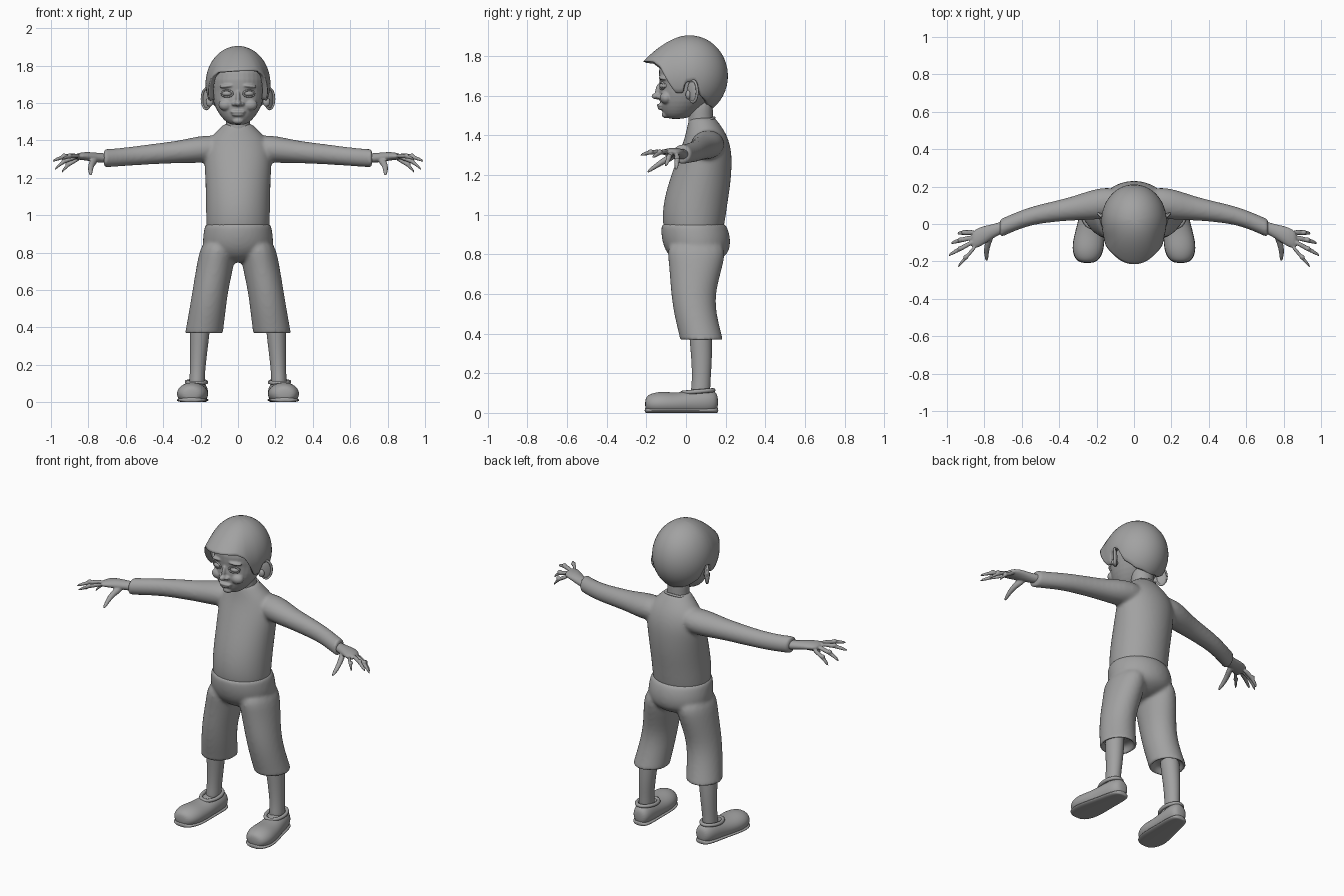
import bpy, bmesh, math
from mathutils import Matrix, Vector, Euler

cube = bpy.data.objects.get("Cube")
if cube:
    bpy.data.objects.remove(cube)

grey = bpy.data.materials.new("plain_grey")
grey.use_nodes = True
COLOUR = (0.36, 0.36, 0.36, 1)
grey.diffuse_color = COLOUR
grey.node_tree.nodes["Principled BSDF"].inputs["Base Color"].default_value = COLOUR

SECTION = {"x": ((0, 1, 0), (0, 0, 1)), "y": ((1, 0, 0), (0, 0, 1)), "z": ((1, 0, 0), (0, 1, 0))}


def loft(bm, rings, axis="z", sides=16, mirror=False):
    """Closed tube through rings of (x, y, z, radius, radius)."""
    u, v = (Vector(d) for d in SECTION[axis])
    for side in ((1, -1) if mirror else (1,)):
        loops = []
        for x, y, z, a, b in rings:
            loop = []
            for i in range(sides):
                t = math.tau * i / sides
                p = Vector((x, y, z)) + u * a * math.cos(t) + v * b * math.sin(t)
                loop.append(bm.verts.new((p.x * side, p.y, max(p.z, 0))))
            loops.append(loop)
        for low, high in zip(loops, loops[1:]):
            for i in range(sides):
                j = (i + 1) % sides
                bm.faces.new((low[i], low[j], high[j], high[i]))
        bm.faces.new(loops[0])
        bm.faces.new(loops[-1])


def upright(rows):
    """Turns (z, half width, front y, back y) into loft rings."""
    return [(0, (f + k) / 2, z, w, (k - f) / 2) for z, w, f, k in rows]


def blob(bm, place, size, turn=(0, 0, 0)):
    m = Matrix.LocRotScale(Vector(place), Euler(turn), Vector(size))
    bmesh.ops.create_uvsphere(bm, u_segments=20, v_segments=12, radius=1, matrix=m)


def band(bm, place, a, b, thick, turn=(0, 0, 0)):
    """Elliptical ring of round section."""
    m = Matrix.LocRotScale(Vector(place), Euler(turn), None)
    n, k = 32, 8
    grid = []
    for i in range(n):
        t = math.tau * i / n
        grid.append([])
        for j in range(k):
            s = math.tau * j / k
            r = thick * math.cos(s)
            grid[i].append(bm.verts.new(m @ Vector(((a + r) * math.cos(t), (b + r) * math.sin(t), thick * math.sin(s)))))
    for i in range(n):
        for j in range(k):
            i2, j2 = (i + 1) % n, (j + 1) % k
            bm.faces.new((grid[i][j], grid[i2][j], grid[i2][j2], grid[i][j2]))


def finish(name, bm, subdivide=0, voxel=0, smooth=0, mirror=False):
    bmesh.ops.recalc_face_normals(bm, faces=bm.faces)
    mesh = bpy.data.meshes.new(name)
    bm.to_mesh(mesh)
    bm.free()
    mesh.materials.append(grey)
    ob = bpy.data.objects.new(name, mesh)
    bpy.context.collection.objects.link(ob)
    for p in mesh.polygons:
        p.use_smooth = True
    if subdivide:
        ob.modifiers.new("Round", "SUBSURF").levels = subdivide
        ob.modifiers["Round"].render_levels = subdivide
    if voxel:
        mod = ob.modifiers.new("Blend", "REMESH")
        mod.mode, mod.voxel_size, mod.use_smooth_shade = "VOXEL", voxel, True
    if smooth:
        mod = ob.modifiers.new("Soften", "SMOOTH")
        mod.factor, mod.iterations = 0.5, smooth
    if mirror:
        ob.modifiers.new("Mirror", "MIRROR").use_clip = False
    return ob


# Shirt: trunk and both sleeves blended together
bm = bmesh.new()
loft(bm, upright([(.87, .165, -.10, .18), (.95, .174, -.124, .198), (1.05, .175, -.12, .212),
                  (1.15, .177, -.095, .228), (1.25, .182, -.06, .235), (1.33, .185, -.03, .232),
                  (1.40, .165, -.005, .21), (1.45, .115, .005, .178), (1.485, .08, .015, .15),
                  (1.49, .07, .02, .145)]))
loft(bm, [(.06, .12, 1.36, .08, .07), (.20, .108, 1.353, .088, .076), (.30, .088, 1.34, .068, .062),
          (.42, .068, 1.33, .057, .057), (.55, .045, 1.318, .05, .052), (.65, .006, 1.308, .05, .05),
          (.712, -.022, 1.305, .05, .05), (.717, -.024, 1.305, .05, .05), (.717, -.024, 1.305, .04, .04)],
     axis="x", mirror=True)
finish("shirt", bm, 2, .01, 7)
bm = bmesh.new()
band(bm, (0, .078, 1.462), .076, .07, .007, (.4, 0, 0))
finish("shirt_collar", bm)

# Short trousers with hollow hems
bm = bmesh.new()
loft(bm, upright([(.955, .172, -.12, .195), (.95, .18, -.128, .206), (.90, .19, -.13, .226), (.84, .195, -.118, .228),
                  (.79, .17, -.09, .21), (.745, .08, -.03, .12)]))
loft(bm, [(.10, .05, .88, .09, .16), (.116, .054, .76, .103, .142), (.148, .033, .60, .097, .112),
          (.165, .05, .48, .10, .109), (.181, .078, .375, .103, .11), (.182, .078, .365, .104, .111),
          (.182, .078, .365, .088, .095), (.18, .075, .40, .08, .085), (.18, .075, .41, .05, .05)], mirror=True)
finish("trousers", bm, 2, .01, 6)

# Bare shins
bm = bmesh.new()
loft(bm, [(.20, .07, .45, .056, .06), (.205, .075, .36, .053, .057), (.212, .08, .25, .046, .052),
          (.218, .076, .14, .04, .046), (.22, .07, .07, .045, .055)])
finish("shin", bm, 2, mirror=True)

# Shoes, soles and ankle rims
SHOE = [(.25, -.207, .045, .03, .025), (.249, -.19, .045, .066, .05), (.246, -.13, .047, .088, .064),
        (.238, -.05, .043, .08, .058), (.227, .03, .05, .068, .064), (.22, .10, .055, .062, .068),
        (.215, .145, .055, .05, .058), (.214, .162, .055, .025, .03)]
bm = bmesh.new()
loft(bm, SHOE, axis="y")
finish("shoe", bm, 2, mirror=True)
bm = bmesh.new()
loft(bm, [(x, y * 1.01, .012, a * 1.02, .016) for x, y, z, a, b in SHOE], axis="y")
finish("shoe_sole", bm, 2, mirror=True)
bm = bmesh.new()
band(bm, (.222, .06, .108), .052, .078, .011, (.08, 0, 0))
finish("shoe_rim", bm, mirror=True)

# Hands: wrist, palm, four fingers and a thumb
bm = bmesh.new()
loft(bm, [(.66, 0, 1.305, .032, .028), (.73, -.028, 1.305, .034, .026), (.78, -.05, 1.312, .045, .026),
          (.83, -.072, 1.317, .056, .022), (.875, -.09, 1.313, .048, .015)], axis="x")
FINGERS = [((.84, -.115, 1.318), (.90, -.178, 1.318), (.947, -.235, 1.298)),
           ((.85, -.09, 1.32), (.93, -.132, 1.318), (1.0, -.172, 1.285)),
           ((.85, -.07, 1.312), (.93, -.085, 1.295), (.985, -.105, 1.24)),
           ((.84, -.045, 1.305), (.91, -.045, 1.275), (.95, -.052, 1.22))]
for base, knuckle, tip in FINGERS:
    loft(bm, [(*base, .016, .014), (*knuckle, .015, .013), (*tip, .01, .009)], axis="x", sides=10)
    blob(bm, knuckle, (.014, .014, .013))
loft(bm, [(.76, -.05, 1.30, .022, .024), (.785, -.11, 1.275, .018, .02), (.79, -.16, 1.24, .014, .015),
          (.787, -.20, 1.213, .009, .009)], axis="y", sides=10)
finish("hand", bm, 1, .005, 3, mirror=True)

# Neck
bm = bmesh.new()
loft(bm, upright([(1.40, .068, .01, .145), (1.45, .066, .01, .14), (1.50, .064, .01, .135), (1.60, .07, .01, .14)]))
finish("neck", bm, 2)

# Head with nose, lips, cheeks, brows and chin blended in
bm = bmesh.new()
loft(bm, upright([(1.482, .03, -.085, -.02), (1.495, .062, -.108, .03), (1.525, .092, -.126, .07),
                  (1.57, .122, -.136, .12), (1.62, .14, -.140, .16), (1.66, .146, -.132, .18),
                  (1.72, .152, -.146, .18), (1.80, .14, -.125, .17), (1.86, .09, -.07, .11)]))
blob(bm, (0, -.142, 1.598), (.02, .034, .017))
blob(bm, (0, -.135, 1.63), (.012, .02, .04), (-.25, 0, 0))
blob(bm, (0, -.128, 1.552), (.042, .02, .009))
blob(bm, (0, -.124, 1.537), (.034, .02, .009))
blob(bm, (0, -.103, 1.505), (.03, .02, .018))
for s in (1, -1):
    blob(bm, (s * .021, -.135, 1.595), (.013, .018, .011))
    blob(bm, (s * .065, -.10, 1.59), (.04, .032, .032))
    blob(bm, (s * .06, -.116, 1.69), (.042, .02, .01), (0, s * .1, s * .25))
finish("head", bm, 1, .005, 3)

# Eyes and lids
bm = bmesh.new()
blob(bm, (.058, -.108, 1.65), (.03, .026, .017), (0, 0, .25))
finish("eye", bm, mirror=True)
bm = bmesh.new()
band(bm, (.058, -.121, 1.65), .031, .017, .005, (math.pi / 2, 0, .3))
finish("eyelid", bm, mirror=True)

# Ears
bm = bmesh.new()
blob(bm, (.166, .035, 1.62), (.011, .034, .056), (.15, 0, -.7))
blob(bm, (.152, .012, 1.605), (.02, .014, .024))
band(bm, (.169, .036, 1.622), .054, .031, .007, (.15, math.pi / 2, -.7))
finish("ear", bm, mirror=True)

# Hair cap: every column runs from the crown down to the hairline
HAIRLINE = [(0, 1.772), (32, 1.768), (46, 1.74), (54, 1.69), (62, 1.635), (66, 1.615), (78, 1.615),
            (82, 1.67), (100, 1.68), (110, 1.60), (135, 1.555), (180, 1.535)]


def hairline(angle):
    for (a, p), (b, q) in zip(HAIRLINE, HAIRLINE[1:]):
        if angle <= b:
            return p + (q - p) * (angle - a) / (b - a)
    return HAIRLINE[-1][1]


bm = bmesh.new()
COLUMNS, ROWS = 120, 18
centre, size = Vector((0, .02, 1.70)), Vector((.174, .192, .205))
crown = bm.verts.new((0, .02, 1.905))
columns = []
for c in range(COLUMNS):
    turn = math.tau * c / COLUMNS
    angle = math.degrees(min(turn, math.tau - turn))
    end = math.acos((hairline(angle) - centre.z) / size.z)
    front = max(0, math.cos(turn)) ** 2
    column = []
    for r in range(1, ROWS + 1):
        polar = end * r / ROWS
        out = math.sin(polar) * (1 + .32 * front * (r / ROWS) ** 2)
        wave = .01 * math.sin(turn) * math.sin(polar) * front
        column.append(bm.verts.new((size.x * out * math.sin(turn), centre.y - size.y * out * math.cos(turn),
                                    centre.z + size.z * math.cos(polar) + wave)))
    edge = column[-1].co
    for shrink, lift in ((.97, -.004), (.8, .006)):
        column.append(bm.verts.new((edge.x * shrink, centre.y + (edge.y - centre.y) * shrink, edge.z + lift)))
    columns.append(column)
for c in range(COLUMNS):
    one, two = columns[c], columns[(c + 1) % COLUMNS]
    bm.faces.new((crown, one[0], two[0]))
    for r in range(len(one) - 1):
        bm.faces.new((one[r], one[r + 1], two[r + 1], two[r]))
finish("hair", bm, smooth=2)
